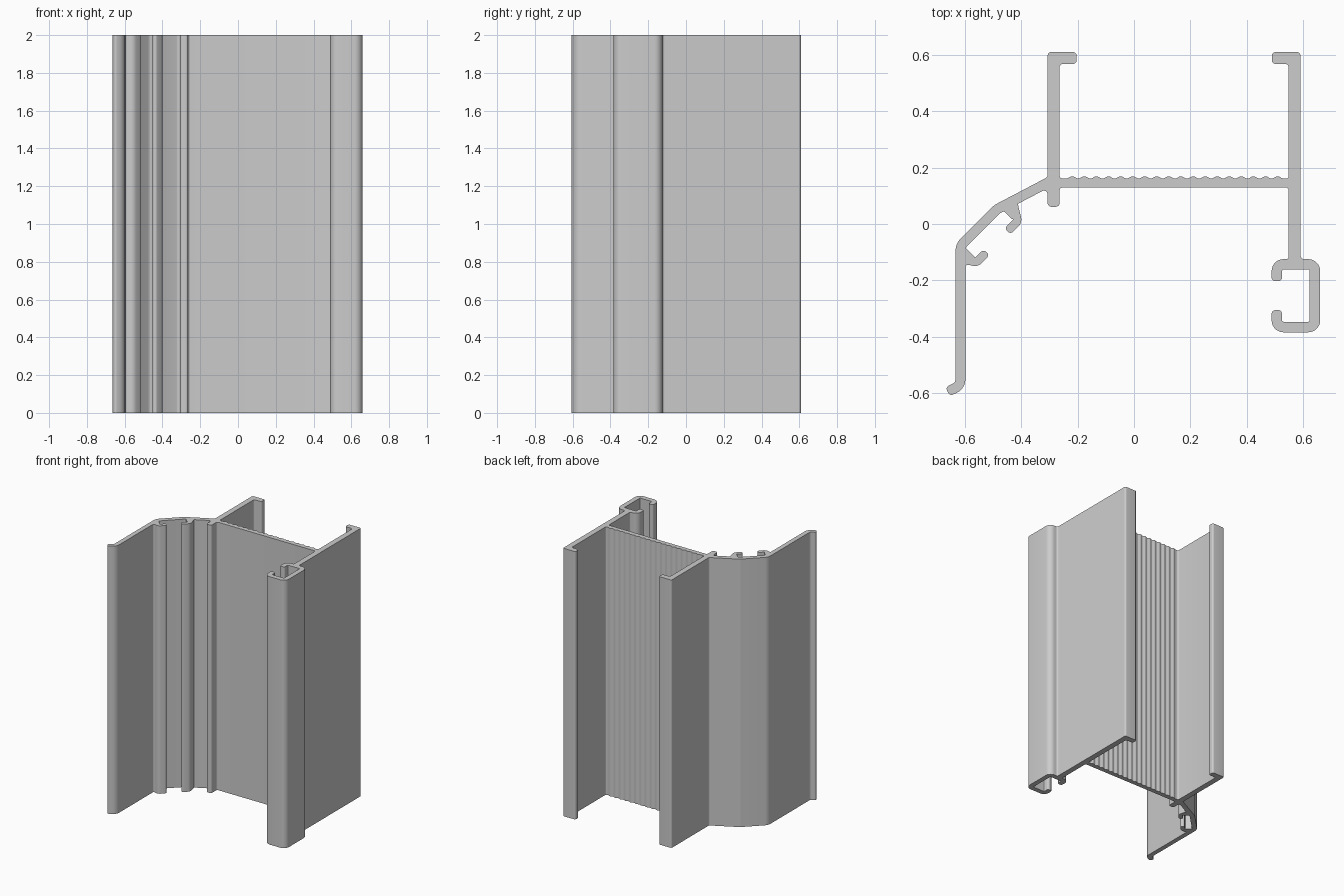
import bpy, bmesh, math
from mathutils import Vector
from mathutils.geometry import delaunay_2d_cdt

HEIGHT = 2.0
WALL = 0.042
SKIN = 0.035

cube = bpy.data.objects.get("Cube")
if cube:
    bpy.data.objects.remove(cube, do_unlink=True)


def rounded(points, radius, closed=False, min_turn=0.01):
    """Replace the corners of a 2D path with circular arcs."""
    pts = [Vector(p) for p in points]
    count = len(pts)
    out = []
    for i, p in enumerate(pts):
        if not closed and i in (0, count - 1):
            out.append(p)
            continue
        a, b = pts[i - 1] - p, pts[(i + 1) % count] - p
        turn = math.pi - a.angle(b)
        if turn <= min_turn:
            out.append(p)
            continue
        cut = min(radius * math.tan(turn / 2), 0.45 * min(a.length, b.length))
        a, b = a.normalized(), b.normalized()
        reach = cut / math.sin(turn / 2)
        centre = p + (a + b).normalized() * reach
        start, end = p + a * cut - centre, p + b * cut - centre
        steps = max(3, math.ceil(turn / 0.26))
        for k in range(steps + 1):
            t = turn * k / steps
            out.append(centre + (start * math.sin(turn - t) + end * math.sin(t)) / math.sin(turn))
    return out


def ribbon(points, width, radius=0.0):
    """Outline of a strip of constant width along a path."""
    path = rounded(points, radius) if radius else [Vector(p) for p in points]
    left, right = [], []
    for i, p in enumerate(path):
        before = (p - path[i - 1]).normalized() if i else None
        after = (path[i + 1] - p).normalized() if i < len(path) - 1 else None
        d0, d1 = before or after, after or before
        n0, n1 = Vector((-d0.y, d0.x)), Vector((-d1.y, d1.x))
        mitre = (n0 + n1) / (1 + n0.dot(n1)) * width / 2
        left.append(p + mitre)
        right.append(p - mitre)
    return left + right[::-1]


def inside(q, shape):
    """Even-odd test of a point against an outline."""
    hit = False
    for i, b in enumerate(shape):
        a = shape[i - 1]
        if (a.y > q.y) != (b.y > q.y) and q.x < a.x + (b.x - a.x) * (q.y - a.y) / (b.y - a.y):
            hit = not hit
    return hit


def union_outline(shapes):
    """Merge overlapping outlines and return the outer loop."""
    verts, edges = [], []
    for shape in shapes:
        first, n = len(verts), len(shape)
        edges += [(first + i, first + (i + 1) % n) for i in range(n)]
        verts += shape
    pts, _, tris, *_ = delaunay_2d_cdt(verts, edges, [], 0, 1e-5, False)
    directed = set()
    for tri in tris:
        middle_point = sum((Vector(pts[i]) for i in tri), Vector((0, 0))) / len(tri)
        if any(inside(middle_point, shape) for shape in shapes):
            directed |= {(tri[i - 1], tri[i]) for i in range(len(tri))}
    follow = {}
    for a, b in directed:
        if (b, a) not in directed:
            follow.setdefault(a, []).append(b)
    # Walk the border edges into closed loops and keep the longest
    loops = []
    for start in list(follow):
        key, loop = start, []
        while follow[key]:
            loop.append(key)
            key = follow[key].pop()
        loops.append(loop)
    # Drop doubled and collinear points
    clean = []
    for p in (Vector(pts[i]) for i in max(loops, key=len)):
        if not clean or min((p - clean[-1]).length, (p - clean[0]).length) > 0.0005:
            clean.append(p)
    n = len(clean)
    return [p for i, p in enumerate(clean)
            if (p - clean[i - 1]).angle(clean[(i + 1) % n] - p) > 0.005]


# Rail walls with inward lips
left_rail = ribbon([(-0.203, 0.588), (-0.285, 0.588), (-0.285, 0.061)], WALL)
right_rail = ribbon([(0.488, 0.588), (0.569, 0.588), (0.569, -0.14)], WALL)

# Web with a rippled back face
ripples, samples = 18, 8
x0, x1 = -0.24, 0.53
web = [Vector((-0.28, 0.13)), Vector((0.56, 0.13)), Vector((0.56, 0.162))]
for k in range(ripples * samples, -1, -1):
    t = k / (ripples * samples)
    wave = math.cos(2 * math.pi * ripples * t)
    web.append(Vector((x0 + (x1 - x0) * t, 0.165 - 0.004 * wave)))
web.append(Vector((-0.28, 0.162)))

# Open channel at the front of the right wall
channel = ribbon([(0.506, -0.202), (0.506, -0.143), (0.641, -0.143),
                  (0.641, -0.365), (0.506, -0.365), (0.506, -0.305)], 0.037, 0.024)

# Bent side panel with a flared front lip
panel = ribbon([(-0.28, 0.16), (-0.484, 0.053), (-0.6145, -0.077),
                (-0.6145, -0.572), (-0.66, -0.594)], SKIN, 0.04)

# Pair of screw hooks, mirrored across the slanted part of the panel
hook = ribbon([(-0.615, -0.122), (-0.558, -0.136), (-0.522, -0.1)], 0.03, 0.02)
gusset = [Vector(p) for p in ((-0.61, -0.07), (-0.565, -0.116), (-0.575, -0.137), (-0.61, -0.137))]
middle = Vector((-0.532, -0.016))


def mirrored(shape):
    return [middle + Vector((middle.y - p.y, middle.x - p.x)) for p in shape]


shapes = [left_rail, right_rail, web, channel, panel,
          hook, gusset, mirrored(hook), mirrored(gusset)]
outline = rounded(union_outline(shapes), 0.013, True, math.radians(32))

# Extrude the whole section upward
bm = bmesh.new()
base = bm.faces.new([bm.verts.new((p.x, p.y, 0)) for p in outline])
grown = bmesh.ops.extrude_face_region(bm, geom=[base], use_keep_orig=True)
top = [v for v in grown["geom"] if isinstance(v, bmesh.types.BMVert)]
bmesh.ops.translate(bm, verts=top, vec=(0, 0, HEIGHT))
bmesh.ops.recalc_face_normals(bm, faces=bm.faces[:])
mesh = bpy.data.meshes.new("frame_extrusion")
bm.to_mesh(mesh)
bm.free()
frame = bpy.data.objects.new("frame_extrusion", mesh)
bpy.context.collection.objects.link(frame)

# Plain grey metal
grey = bpy.data.materials.new("grey_metal")
grey.use_nodes = True
colour = (0.604, 0.604, 0.604, 1)
grey.diffuse_color = colour
for node in grey.node_tree.nodes:
    if node.type == "BSDF_PRINCIPLED":
        node.inputs["Base Color"].default_value = colour
mesh.materials.append(grey)

bpy.ops.object.select_all(action="DESELECT")
frame.select_set(True)
bpy.context.view_layer.objects.active = frame
bpy.ops.object.shade_smooth_by_angle(angle=math.radians(30))
